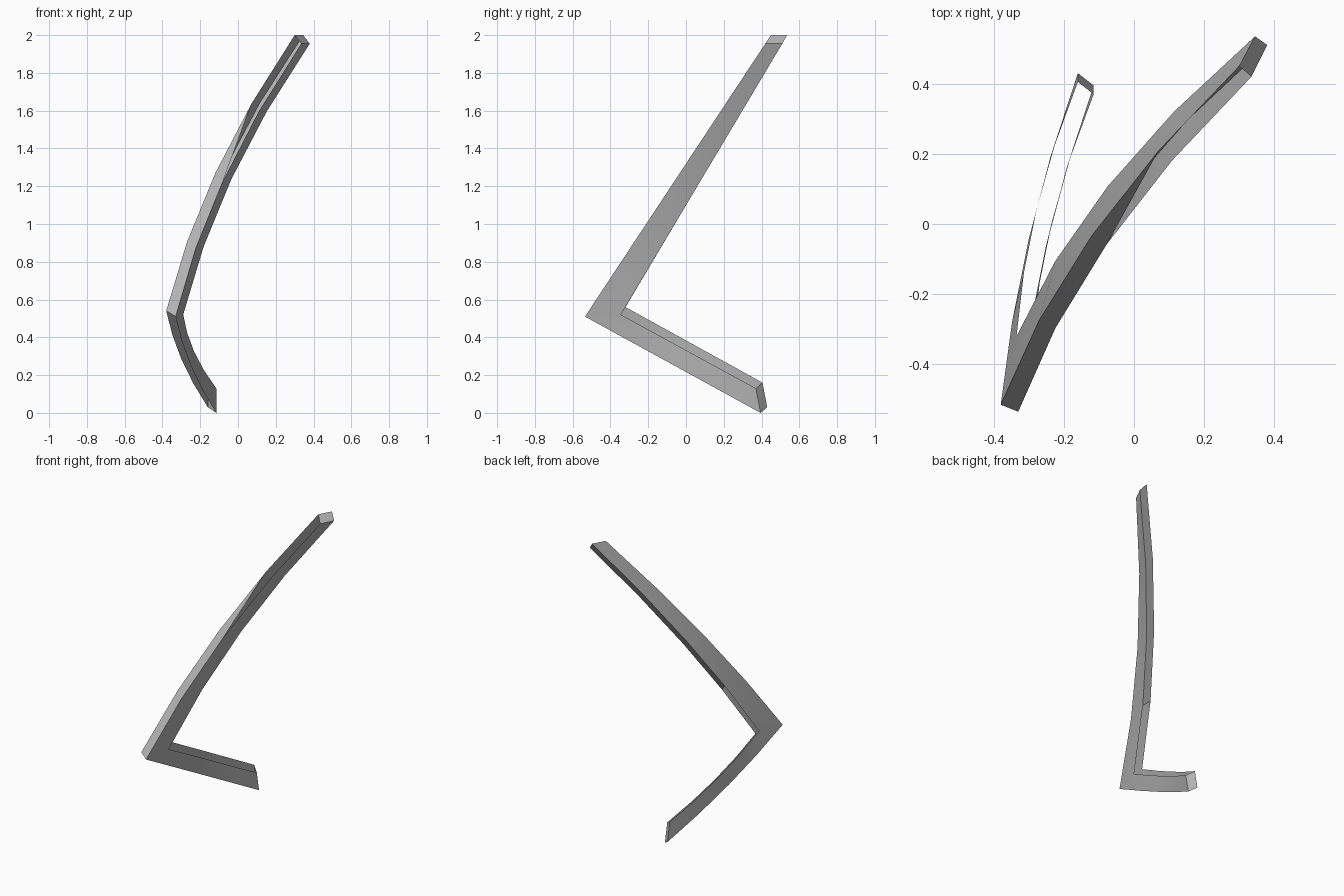
import bpy, bmesh
from mathutils import Vector

cube = bpy.data.objects.get("Cube")
if cube:
    bpy.data.objects.remove(cube, do_unlink=True)

grey = bpy.data.materials.new("plain_grey")
grey.use_nodes = True
grey.diffuse_color = (0.45, 0.45, 0.45, 1)
grey.node_tree.nodes["Principled BSDF"].inputs["Base Color"].default_value = grey.diffuse_color

STEPS = 4

# Four rails: front/back edge of the outer skin and of the inner skin
# each as lower end, bend, upper end
RAILS = {
    "outer_front": ((-0.16, 0.43, 0.03), (-0.38, -0.515, 0.54), (0.30, 0.45, 2.0)),
    "outer_back": ((-0.16, 0.405, 0.16), (-0.335, -0.32, 0.56), (0.345, 0.535, 2.0)),
    "inner_front": ((-0.115, 0.395, 0.0), (-0.33, -0.535, 0.51), (0.335, 0.42, 1.955)),
    "inner_back": ((-0.115, 0.37, 0.13), (-0.29, -0.345, 0.52), (0.38, 0.51, 1.955)),
}


def bowed(a, b, bow):
    """Points from a to b, bowed sideways."""
    a, b = Vector(a), Vector(b)
    pts = []
    for i in range(STEPS + 1):
        t = i / STEPS
        p = a.lerp(b, t)
        p.x -= 4 * bow * t * (1 - t)
        pts.append(p)
    return pts


bm = bmesh.new()
rail = {}
for name, (low, bend, high) in RAILS.items():
    path = bowed(low, bend, 0.03)[:-1] + bowed(bend, high, 0.08)
    rail[name] = [bm.verts.new(p) for p in path]
of, ob, nf, nb = (rail[n] for n in ("outer_front", "outer_back", "inner_front", "inner_back"))
last = 2 * STEPS


def strip(a, b, start, stop):
    for i in range(start, stop):
        bm.faces.new((a[i], a[i + 1], b[i + 1], b[i]))


# Curved skins
strip(of, ob, 0, last)
strip(nb, nf, 0, last)
# Rims of the long arm, tapering out
strip(nf, of, STEPS, STEPS + 2)
bm.faces.new((nf[STEPS + 2], of[STEPS + 3], of[STEPS + 2]))
strip(ob, nb, STEPS + 1, last)
# End caps
bm.faces.new((of[0], ob[0], nb[0], nf[0]))
bm.faces.new((of[last], nf[last], nb[last], ob[last]))
bmesh.ops.recalc_face_normals(bm, faces=bm.faces)

mesh = bpy.data.meshes.new("bent_band")
bm.to_mesh(mesh)
bm.free()
mesh.materials.append(grey)
band = bpy.data.objects.new("bent_band", mesh)
bpy.context.collection.objects.link(band)
bpy.context.view_layer.objects.active = band
band.select_set(True)
bpy.ops.object.shade_smooth_by_angle()
